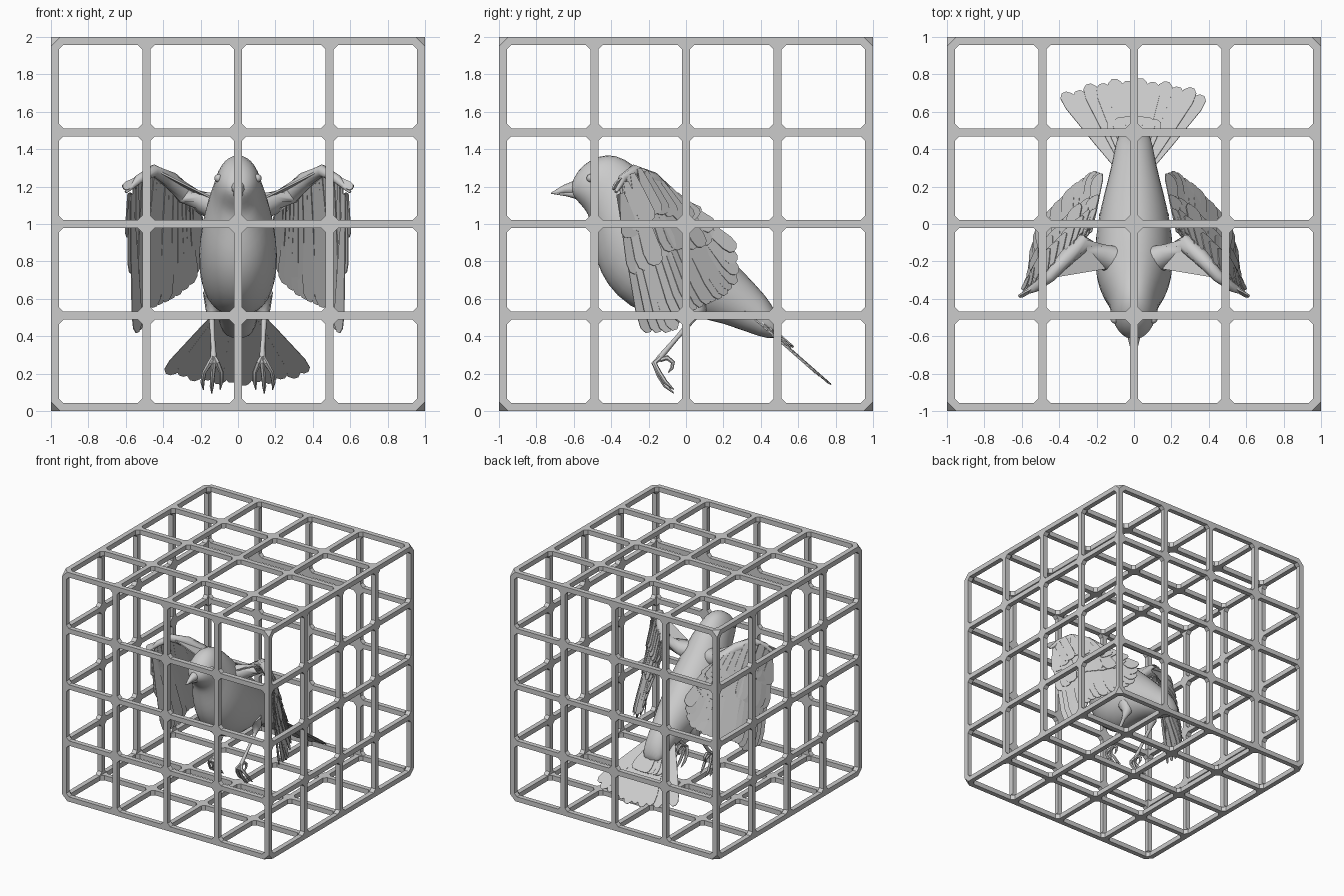
import bpy, bmesh, math
from mathutils import Vector, Euler

if "Cube" in bpy.data.objects:
    bpy.data.objects.remove(bpy.data.objects["Cube"])


def finish(name, bm, smooth=None, mirror=False, thick=0, subsurf=0):
    bmesh.ops.recalc_face_normals(bm, faces=bm.faces)
    me = bpy.data.meshes.new(name)
    bm.to_mesh(me)
    bm.free()
    ob = bpy.data.objects.new(name, me)
    bpy.context.collection.objects.link(ob)
    if smooth:
        me.shade_smooth()
        me.set_sharp_from_angle(angle=math.radians(smooth))
    if thick:
        ob.modifiers.new("thickness", 'SOLIDIFY').thickness = thick
    if subsurf:
        m = ob.modifiers.new("smooth", 'SUBSURF')
        m.levels = m.render_levels = subsurf
    if mirror:
        ob.modifiers.new("other_side", 'MIRROR')
    return ob


def loft(bm, rings):
    """Join equal rings of points and cap both ends."""
    rows = [[bm.verts.new(p) for p in r] for r in rings]
    n = len(rows[0])
    for a, b in zip(rows, rows[1:]):
        for i in range(n):
            bm.faces.new((a[i], a[(i + 1) % n], b[(i + 1) % n], b[i]))
    bm.faces.new(rows[0])
    bm.faces.new(rows[-1])


def tube(bm, pts, radii, n=8):
    pts = [Vector(p) for p in pts]
    rings = []
    for i, (p, r) in enumerate(zip(pts, radii)):
        d = (pts[min(i + 1, len(pts) - 1)] - pts[max(i - 1, 0)]).normalized()
        u = d.cross(Vector((1, 0.2, 0.1))).normalized()
        v = d.cross(u)
        rings.append([p + r * (u * math.cos(2 * math.pi * k / n) + v * math.sin(2 * math.pi * k / n))
                      for k in range(n)])
    loft(bm, rings)


def sample(pts, t):
    f = t * (len(pts) - 1)
    i = min(int(f), len(pts) - 2)
    return Vector(pts[i]).lerp(Vector(pts[i + 1]), f - i)


def feather(bm, root, tip, side, width):
    d = tip - root
    side = (side - d * side.dot(d) / d.length_squared).normalized() * width
    prof = [(0, .25), (.4, .65), (.85, 1), (.96, .8), (1, .3)]
    left = [root + d * t + side * w for t, w in prof]
    right = [root + d * t - side * w for t, w in reversed(prof)]
    bm.faces.new([bm.verts.new(p) for p in left + right])


# Cage: six panels of 4 x 4 openings with clipped corners
def octagon(a0, a1, b0, b1, c):
    return [(a0 + c[0], b0), (a1 - c[1], b0), (a1, b0 + c[1]), (a1, b1 - c[2]),
            (a1 - c[2], b1), (a0 + c[3], b1), (a0, b1 - c[3]), (a0, b0 + c[0])]


BAR, CUT = 0.042, 0.05
lines = [-1, -0.49, 0, 0.49, 1]
clamp = lambda x: max(BAR - 1, min(1 - BAR, x))
inset = lambda x: BAR if abs(x) == 1 else BAR / 2
bm = bmesh.new()
h = math.pi / 2
for rot in [(0, 0, 0), (h, 0, 0), (2 * h, 0, 0), (3 * h, 0, 0), (0, h, 0), (0, -h, 0)]:
    M = Euler(rot).to_matrix()
    for a0, a1 in zip(lines, lines[1:]):
        for b0, b1 in zip(lines, lines[1:]):
            corners = [(a0, b0), (a1, b0), (a1, b1), (a0, b1)]
            cut = [CUT if abs(a) == abs(b) == 1 else 0 for a, b in corners]
            hole = octagon(a0 + inset(a0), a1 - inset(a1), b0 + inset(b0), b1 - inset(b1), [.025] * 4)
            back = octagon(clamp(a0), clamp(a1), clamp(b0), clamp(b1), [0] * 4)
            loops = [(octagon(a0, a1, b0, b1, cut), 1), (hole, 1), (hole, 1 - BAR), (back, 1 - BAR)]
            rows = [[bm.verts.new(M @ Vector((x, y, z)) + Vector((0, 0, 1))) for x, y in l]
                    for l, z in loops]
            for p, q in zip(rows, rows[1:]):
                for k in range(8):
                    j = (k + 1) % 8
                    bm.faces.new((p[k], p[j], q[j], q[k]))
for x in (-1, 1):
    for y in (-1, 1):
        for z in (-1, 1):
            e = 1 - CUT
            bm.faces.new([bm.verts.new((a, b, c + 1)) for a, b, c in
                          ((x * e, y, z), (x, y * e, z), (x, y, z * e))])
bmesh.ops.remove_doubles(bm, verts=bm.verts, dist=1e-4)
bmesh.ops.dissolve_degenerate(bm, edges=bm.edges, dist=1e-4)
finish("cage", bm)

# Body: rings between upper and lower side outline (top y, z, bottom y, z, half width)
outline = [(-.62, 1.205, -.61, 1.155, .04), (-.58, 1.29, -.56, 1.10, .09),
           (-.51, 1.35, -.52, 1.05, .117), (-.42, 1.38, -.51, .99, .128),
           (-.33, 1.36, -.50, .91, .14), (-.22, 1.275, -.485, .80, .18),
           (-.10, 1.145, -.43, .67, .21), (.02, 1.035, -.31, .55, .217),
           (.14, .92, -.15, .49, .20), (.26, .80, 0, .51, .168),
           (.38, .67, .20, .47, .125), (.47, .57, .40, .39, .10), (.50, .45, .49, .38, .08)]
bm = bmesh.new()
rings = []
for ty, tz, by, bz, w in outline:
    T, B = Vector((0, ty, tz)), Vector((0, by, bz))
    rings.append([(T + B) / 2 + (T - B) / 2 * math.cos(a) + Vector((w * math.sin(a), 0, 0))
                  for a in (2 * math.pi * k / 16 for k in range(16))])
loft(bm, rings)
finish("body", bm, smooth=60, subsurf=1)

# Beak: upper and lower halves
for name, pts, rad in [("beak_upper", [(0, -.58, 1.195), (0, -.65, 1.185), (0, -.722, 1.163)], [.042, .024, .003]),
                       ("beak_lower", [(0, -.57, 1.163), (0, -.64, 1.166), (0, -.705, 1.162)], [.034, .018, .003])]:
    bm = bmesh.new()
    tube(bm, pts, rad, 10)
    finish(name, bm, smooth=50)

# Eyes
bm = bmesh.new()
bmesh.ops.create_uvsphere(bm, u_segments=12, v_segments=8, radius=.022)
bmesh.ops.translate(bm, verts=bm.verts, vec=(.104, -.51, 1.245))
finish("eyes", bm, smooth=60, mirror=True)

# Tail: fan of twelve feathers and a short row of coverts
bm = bmesh.new()
pivot, down, up = Vector((0, .19, .66)), Vector((0, .58, -.51)).normalized(), Vector((0, .51, .58)).normalized()
for count, length, spread, lift in ((12, .785, 28.5, 0), (7, .50, 13, .014)):
    for i in range(count):
        f = 2 * i / (count - 1) - 1
        a = math.radians(spread * f)
        d = down * math.cos(a) + Vector((math.sin(a), 0, 0))
        s = Vector((math.cos(a), 0, 0)) - down * math.sin(a)
        off = up * (lift - .012 * abs(f) + .002 * (i % 2))
        L = length - .02 * (i % 2) * (count == 12)
        feather(bm, pivot + d * .12 + off, pivot + d * L + off, s, .045)
finish("tail", bm, thick=.005)

# Wing feathers: roots run from hand to shoulder, tips along the trailing edge
roots = [(.57, -.36, 1.16), (.52, -.33, 1.25), (.45, -.27, 1.29), (.40, -.22, 1.27),
         (.34, -.15, 1.22), (.28, -.09, 1.17), (.23, -.05, 1.12)]
tips = [(.54, -.20, .42), (.53, -.07, .42), (.50, .02, .53), (.41, .11, .57),
        (.33, .20, .61), (.23, .27, .69), (.19, .26, .86)]
dorsal = Vector((.57, .69, .23))
for name, count, reach, width, lift in (("flight_feathers", 17, 1, .05, 0),
                                        ("long_coverts", 12, .58, .055, .014),
                                        ("short_coverts", 10, .32, .055, .026)):
    bm = bmesh.new()
    for i in range(count):
        t = i / (count - 1)
        r, p = sample(roots, t), sample(tips, t)
        side = sample(tips, min(t + .1, 1)) - sample(tips, max(t - .1, 0)) + Vector((-.08, .07, 0))
        off = dorsal * (lift + .003 * (i % 3))
        feather(bm, r + off, r.lerp(p, reach) + off, side, width)
    finish("wing_" + name, bm, mirror=True, thick=.005)

# Wing arm, with the fleshy shoulder and the small thumb feather
bm = bmesh.new()
tube(bm, [(.08, -.20, 1.08), (.18, -.17, 1.11), (.28, -.11, 1.16), (.36, -.18, 1.235), (.45, -.28, 1.285),
          (.53, -.34, 1.24), (.60, -.375, 1.17)], [.08, .065, .055, .045, .033, .025, .008], 10)
finish("wing_arm", bm, smooth=50, mirror=True)
bm = bmesh.new()
feather(bm, Vector((.47, -.30, 1.28)), Vector((.615, -.385, 1.19)), Vector((.3, .2, .8)), .022)
# skin between shoulder and wrist
bm.faces.new([bm.verts.new(p) for p in ((.15, -.24, 1.15), (.45, -.29, 1.30), (.27, -.10, 1.19))])
finish("wing_leading_edge", bm, mirror=True, thick=.01)

# Legs: feathered thigh, shank and four toes
bm = bmesh.new()
tube(bm, [(.12, .04, .62), (.135, .07, .54), (.14, .03, .485)], [.07, .04, .016])
tube(bm, [(.14, .04, .495), (.135, -.05, .39), (.13, -.14, .285)], [.016, .012, .016])
for dx in (-.05, 0, .05):
    k = .02 if dx else 0
    tube(bm, [(.13, -.135, .29), (.13 + dx * .4, -.17, .255), (.135 + dx * .9, -.145, .19 + k),
              (.14 + dx, -.11, .135 + k), (.14 + dx * .9, -.065, .095 + k)],
         [.014, .015, .012, .012, .003], 6)
tube(bm, [(.13, -.14, .275), (.13, -.10, .285), (.13, -.07, .26), (.13, -.075, .23), (.13, -.095, .205)],
     [.014, .014, .012, .009, .003], 6)
finish("legs", bm, smooth=50, mirror=True)
